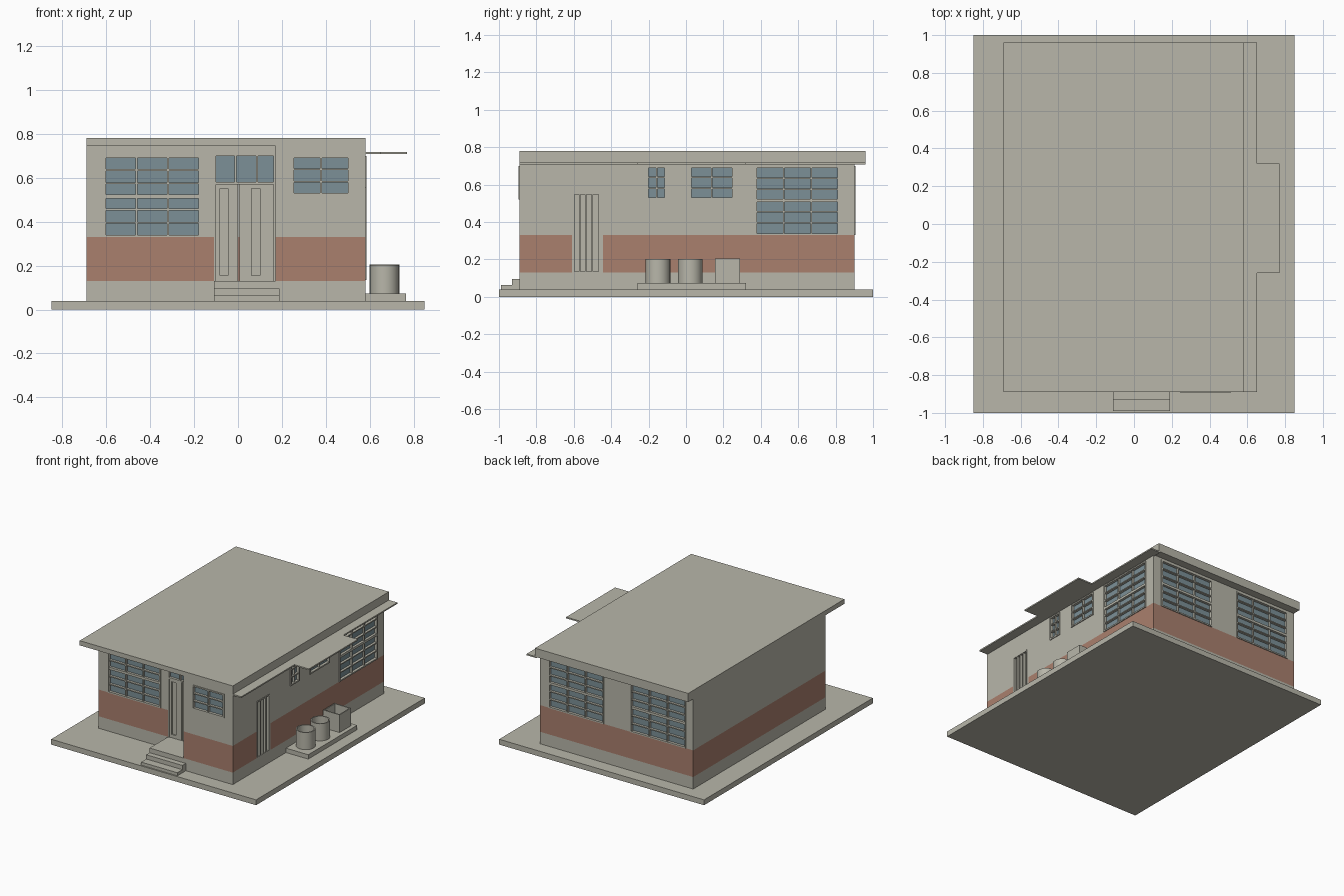
import bpy, bmesh, math
from mathutils import Vector

if "Cube" in bpy.data.objects:
    bpy.data.objects.remove(bpy.data.objects["Cube"])


def material(name, rgb):
    m = bpy.data.materials.new(name)
    m.diffuse_color = (*rgb, 1)
    m.use_nodes = True
    m.node_tree.nodes["Principled BSDF"].inputs["Base Color"].default_value = m.diffuse_color
    return m


MATS = [material("pale_plaster", (0.48, 0.47, 0.40)),
        material("terracotta_band", (0.40, 0.215, 0.155)),
        material("blue_grey_glass", (0.20, 0.28, 0.31))]
PLASTER, BAND, GLASS = 0, 1, 2
GROUND, BAND_LOW, BAND_HIGH, WALL_TOP = 0.04, 0.13, 0.33, 0.745


def finish(name, bm):
    mesh = bpy.data.meshes.new(name)
    bm.to_mesh(mesh)
    bm.free()
    for m in MATS:
        mesh.materials.append(m)
    ob = bpy.data.objects.new(name, mesh)
    bpy.context.collection.objects.link(ob)
    return ob


def add_box(bm, a, b, mat=PLASTER):
    lo = [min(p, q) for p, q in zip(a, b)]
    hi = [max(p, q) for p, q in zip(a, b)]
    verts = bmesh.ops.create_cube(bm, size=1)["verts"]
    for v in verts:
        v.co = Vector([l + (c + 0.5) * (h - l) for l, h, c in zip(lo, hi, v.co)])
    for f in {f for v in verts for f in v.link_faces}:
        f.material_index = mat


def box(name, a, b, mat=PLASTER):
    bm = bmesh.new()
    add_box(bm, a, b, mat)
    return finish(name, bm)


# Wall planes: (axis the wall faces, direction, position)
FRONT, RECESS = ("y", -1, -0.89), ("y", -1, -0.67)
BACK, RIGHT = ("y", 1, 0.90), ("x", 1, 0.58)
LEFT, PORCH_SIDE = ("x", -1, -0.69), ("x", -1, 0.17)


def place(side, u, w, z):
    """u runs along the wall, w is distance out from it."""
    axis, sign, pos = side
    return (u, pos + sign * w, z) if axis == "y" else (pos + sign * w, u, z)


def wall(name, side, u0, u1, openings=(), no_band=()):
    us = {u0, u1}
    zs = {GROUND, BAND_LOW, BAND_HIGH, WALL_TOP}
    for a, b, c, d in openings:
        us |= {a, b}
        zs |= {c, d}
    for pair in no_band:
        us |= set(pair)
    us, zs = sorted(us), sorted(zs)
    outward = Vector(place(side, 0, 1, 0)) - Vector(place(side, 0, 0, 0))
    bm = bmesh.new()
    grid = {(u, z): bm.verts.new(place(side, u, 0, z)) for u in us for z in zs}
    for a, b in zip(us, us[1:]):
        for c, d in zip(zs, zs[1:]):
            u, z = (a + b) / 2, (c + d) / 2
            if any(o[0] < u < o[1] and o[2] < z < o[3] for o in openings):
                continue
            f = bm.faces.new([grid[a, c], grid[b, c], grid[b, d], grid[a, d]])
            f.normal_update()
            if f.normal.dot(outward) < 0:
                f.normal_flip()
            plain = any(p < u < q for p, q in no_band)
            if BAND_LOW < z < BAND_HIGH and not plain:
                f.material_index = BAND
    bmesh.ops.delete(bm, geom=[v for v in bm.verts if not v.link_faces], context="VERTS")
    ob = finish(name, bm)
    mod = ob.modifiers.new("thickness", "SOLIDIFY")
    mod.thickness, mod.offset = 0.02, -1


def window(name, side, u0, u1, z0, z1, cols, sashes, rim=0.01):
    """Glazed frame; each sash is stacked and has three rows of panes."""
    bm = bmesh.new()

    def bar(a, b, c, d, out, inner=-0.02, mat=PLASTER):
        add_box(bm, place(side, a, inner, c), place(side, b, out, d), mat)

    bar(u0, u1, z0, z1, -0.014, -0.02, GLASS)
    # Outer frame
    for a in (u0, u1 - rim):
        bar(a, a + rim, z0, z1, 0.006)
    for c in (z0, z1 - rim):
        bar(u0 + rim, u1 - rim, c, c + rim, 0.006)
    # Mullions and glazing bars
    for i in range(1, cols):
        u = u0 + rim / 2 + (u1 - u0 - rim) * i / cols
        bar(u - 0.004, u + 0.004, z0 + rim, z1 - rim, 0.002)
    rows = 3 * sashes
    for i in range(1, rows):
        z = z0 + rim / 2 + (z1 - z0 - rim) * i / rows
        half = 0.009 if i % 3 == 0 else 0.004
        bar(u0 + rim, u1 - rim, z - half, z + half, 0.004)
    finish(name, bm)


# Ground slab, roof and ledges
box("ground_slab", (-0.85, -1, 0), (0.85, 1, GROUND))
box("roof_slab", (-0.69, -0.89, WALL_TOP), (0.58, 0.96, 0.78))
box("roof_back_beam", (-0.69, 0.90, 0.715), (0.58, 0.96, WALL_TOP))
box("side_ledge", (0.57, -0.89, 0.708), (0.65, 0.96, 0.718))
box("side_canopy", (0.65, -0.26, 0.708), (0.77, 0.32, 0.718))

# Windows: name, wall, u range, z range, columns, sashes
WINDOWS = [
    ("front_large_window", RECESS, -0.61, -0.17, 0.33, 0.70, 3, 2),
    ("front_small_window", FRONT, 0.245, 0.51, 0.52, 0.70, 2, 1),
    ("side_narrow_window", RIGHT, -0.21, -0.105, 0.52, 0.70, 2, 1),
    ("side_small_window", RIGHT, 0.02, 0.255, 0.52, 0.70, 2, 1),
    ("side_large_window", RIGHT, 0.37, 0.82, 0.33, 0.70, 3, 2),
    ("back_window_a", BACK, 0.05, 0.51, 0.33, 0.70, 3, 2),
    ("back_window_b", BACK, -0.63, -0.17, 0.33, 0.70, 3, 2),
]
for w in WINDOWS:
    window(*w)


def holes(side):
    return [w[2:6] for w in WINDOWS if w[1] == side]


# Walls
wall("front_wall", FRONT, 0.17, 0.58, holes(FRONT))
wall("entrance_wall", RECESS, -0.69, 0.17,
     holes(RECESS) + [(-0.11, 0.17, 0.13, 0.71)])
wall("porch_side_wall", PORCH_SIDE, -0.89, -0.67)
wall("right_wall", RIGHT, -0.89, 0.90,
     holes(RIGHT) + [(-0.605, -0.46, 0.135, 0.555)], [(-0.61, -0.445)])
wall("back_wall", BACK, -0.69, 0.58, holes(BACK))
wall("left_wall", LEFT, -0.67, 0.90)

# Entrance: frame, transom glass and two panelled leaves
bm = bmesh.new()
for a, b, c, d in ((-0.11, -0.10, 0.13, 0.71), (0.162, 0.17, 0.13, 0.71),
                   (-0.10, 0.162, 0.70, 0.71), (-0.10, 0.162, 0.57, 0.58),
                   (-0.015, -0.007, 0.58, 0.70), (0.083, 0.091, 0.58, 0.70)):
    add_box(bm, place(RECESS, a, -0.02, c), place(RECESS, b, 0.005, d))
add_box(bm, place(RECESS, -0.10, -0.02, 0.58), place(RECESS, 0.162, -0.014, 0.70), GLASS)
finish("entrance_frame", bm)
for name, a, b, p, q in (("door_leaf_left", -0.10, 0.001, -0.083, -0.045),
                         ("door_leaf_right", 0.006, 0.162, 0.062, 0.10)):
    bm = bmesh.new()
    add_box(bm, place(RECESS, a, -0.02, 0.13), place(RECESS, b, -0.01, 0.57))
    for c, d, e, f in ((a, p, 0.13, 0.57), (q, b, 0.13, 0.57),
                       (p, q, 0.13, 0.155), (p, q, 0.55, 0.57)):
        add_box(bm, place(RECESS, c, -0.01, e), place(RECESS, d, -0.002, f))
    finish(name, bm)

# Side door: frame and upright boards
bm = bmesh.new()
add_box(bm, place(RIGHT, -0.605, -0.02, 0.135), place(RIGHT, -0.46, -0.016, 0.555))
for a in (-0.605, -0.572, -0.539, -0.506, -0.468):
    add_box(bm, place(RIGHT, a, -0.02, 0.135), place(RIGHT, a + 0.008, 0.004, 0.555))
add_box(bm, place(RIGHT, -0.605, -0.02, 0.547), place(RIGHT, -0.46, 0.004, 0.555))
finish("side_door", bm)

# Porch and steps
box("porch_floor", (-0.11, -0.89, GROUND), (0.17, -0.66, 0.13))
box("upper_step", (-0.11, -0.93, GROUND), (0.19, -0.89, 0.095))
box("lower_step", (-0.11, -0.99, GROUND), (0.19, -0.93, 0.063))

# Side platform with open containers
box("side_platform", (0.57, -0.26, GROUND), (0.765, 0.32, 0.073))


def container(name, y, sides, radius, turn, top):
    """Open-topped vessel: outer wall, rim, inner wall and floor."""
    bm = bmesh.new()
    loops = []
    for r, z in ((radius, 0.073), (radius, top), (radius * 0.88, top), (radius * 0.88, 0.09)):
        loops.append([bm.verts.new((0.667 + r * math.cos(turn + i * math.tau / sides),
                                    y + r * math.sin(turn + i * math.tau / sides), z))
                      for i in range(sides)])
    for lo, hi in zip(loops, loops[1:]):
        for i in range(sides):
            j = (i + 1) % sides
            bm.faces.new([lo[i], lo[j], hi[j], hi[i]])
    bm.faces.new(loops[-1])
    bm.faces.new(loops[0][::-1])
    ob = finish(name, bm)
    if sides > 4:
        bpy.ops.object.select_all(action="DESELECT")
        ob.select_set(True)
        bpy.context.view_layer.objects.active = ob
        bpy.ops.object.shade_smooth_by_angle(angle=math.radians(35))


container("barrel_near", -0.15, 24, 0.066, 0, 0.202)
container("barrel_far", 0.022, 24, 0.066, 0, 0.202)
container("square_tub", 0.222, 4, 0.068 * math.sqrt(2), math.pi / 4, 0.206)
